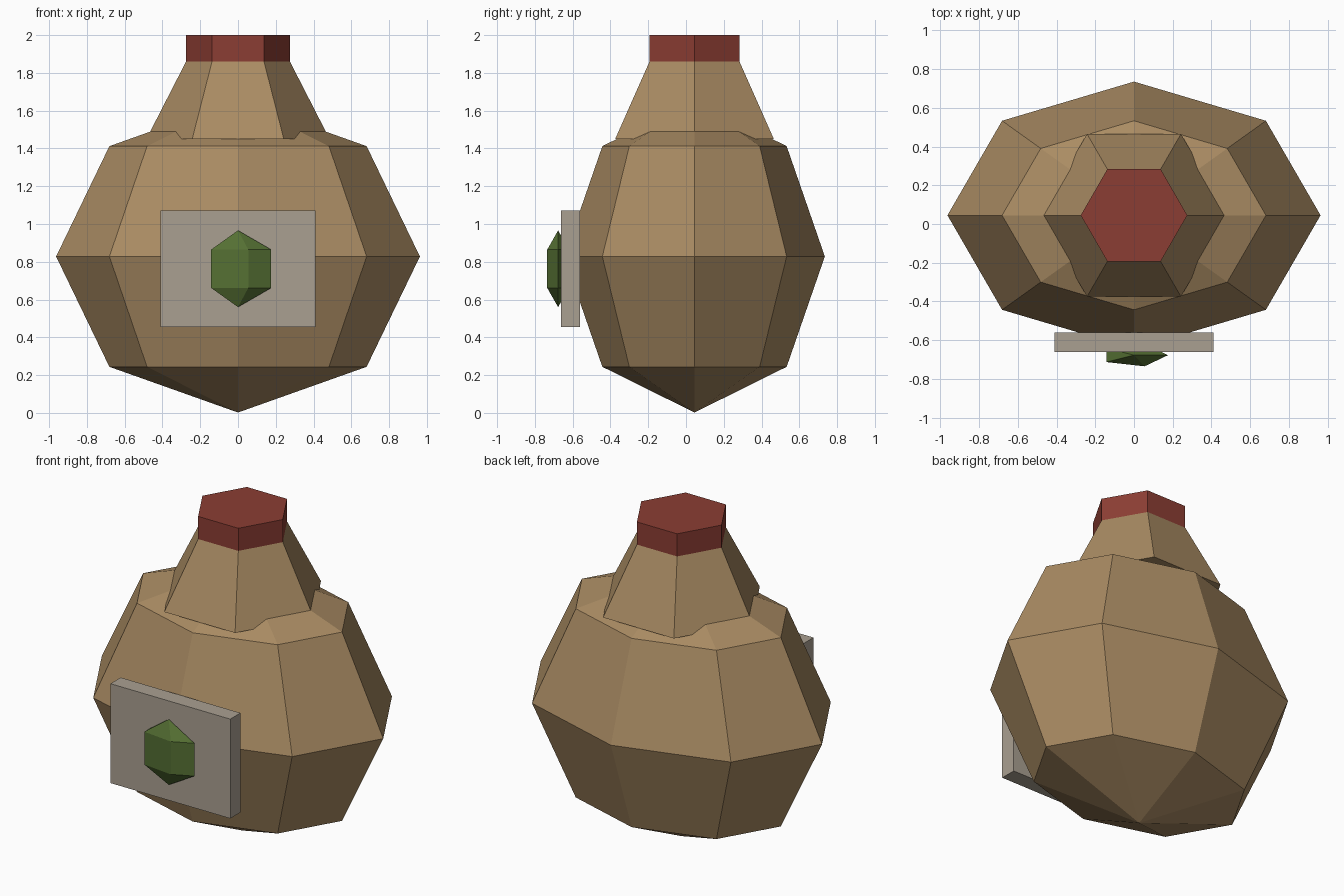
import bpy, bmesh
from math import sin, cos, pi

if "Cube" in bpy.data.objects:
    bpy.data.objects.remove(bpy.data.objects["Cube"])


def material(name, rgb):
    m = bpy.data.materials.new(name)
    m.diffuse_color = (*rgb, 1)
    m.use_nodes = True
    m.node_tree.nodes["Principled BSDF"].inputs["Base Color"].default_value = m.diffuse_color
    return m


def finish(name, bm, mat):
    bmesh.ops.recalc_face_normals(bm, faces=bm.faces)
    mesh = bpy.data.meshes.new(name)
    bm.to_mesh(mesh)
    bm.free()
    mesh.materials.append(mat)
    obj = bpy.data.objects.new(name, mesh)
    bpy.context.collection.objects.link(obj)
    return obj


def lathe(name, profile, sides, mat, location, scale=(1, 1, 1)):
    """Revolve (radius, height) points around z; the first corner faces +x."""
    bm = bmesh.new()
    rings = []
    for r, z in profile:
        n = sides if r > 1e-5 else 1
        rings.append([bm.verts.new((r * cos(2 * pi * i / sides), r * sin(2 * pi * i / sides), z))
                      for i in range(n)])
    for a, b in zip(rings, rings[1:]):
        for i in range(sides):
            j = (i + 1) % sides
            corners = [a[i % len(a)], a[j % len(a)], b[j % len(b)], b[i % len(b)]]
            bm.faces.new(list(dict.fromkeys(corners)))
    for ring in (rings[0], rings[-1]):
        if len(ring) > 1:
            bm.faces.new(ring)
    obj = finish(name, bm, mat)
    obj.location, obj.scale = location, scale
    return obj


def ball_profile(rings):
    return [(sin(pi * k / rings), -cos(pi * k / rings)) for k in range(rings + 1)]


brown = material("brown_clay", (0.40, 0.26, 0.125))
red = material("red_wax", (0.26, 0.047, 0.033))
green = material("green_emblem", (0.09, 0.16, 0.033))
paper = material("label_paper", (0.40, 0.35, 0.285))

CY = 0.045  # centre line of the jug

# Jug: belly, flared neck and hexagonal cap
lathe("jug_body", ball_profile(4), 8, brown, (0, CY, 0.828), (0.963, 0.69, 0.826))
lathe("jug_neck", [(0.485, 1.45), (0.275, 1.86)], 6, brown, (0, CY, 0))
lathe("jug_cap", [(0.275, 1.86), (0.275, 2.0)], 6, red, (0, CY, 0))

# Label plate on the front
bm = bmesh.new()
bmesh.ops.create_cube(bm, size=1)
label = finish("label", bm, paper)
label.location = (0, -0.611, 0.763)
label.scale = (0.82, 0.1, 0.615)

# Faceted emblem set into the label
lathe("label_emblem", ball_profile(3), 5, green, (0, -0.677, 0.763), (0.203, 0.07, 0.203))
